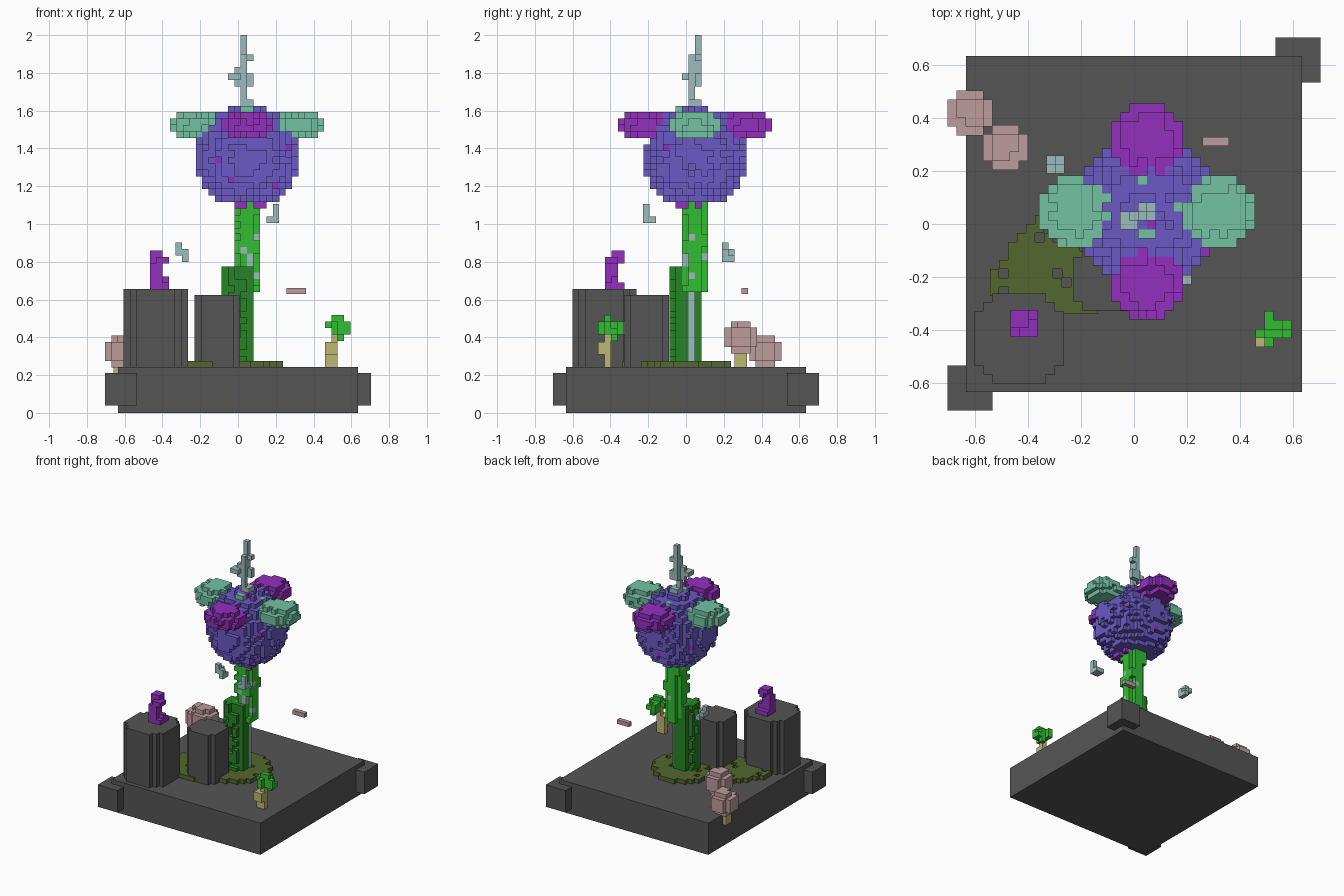
import bpy
import random
from itertools import product

random.seed(7)
if "Cube" in bpy.data.objects:
    bpy.data.objects.remove(bpy.data.objects["Cube"], do_unlink=True)

S = 0.034                                # block size
ORIGIN = (0.0145, 0.0135, 2 - 59 * S)    # shared lattice of the tall plant


def lin(c):
    c /= 255
    return c / 12.92 if c <= 0.04045 else ((c + 0.055) / 1.055) ** 2.4


def material(name, r, g, b):
    m = bpy.data.materials.new(name)
    m.use_nodes = True
    col = (lin(r), lin(g), lin(b), 1)
    m.diffuse_color = col
    bsdf = next(n for n in m.node_tree.nodes if n.type == 'BSDF_PRINCIPLED')
    bsdf.inputs["Base Color"].default_value = col
    bsdf.inputs["Roughness"].default_value = 0.9
    return m


STONE = material("stone grey", 85, 85, 85)
VIOLET = material("slate violet", 106, 90, 196)
PURPLE = material("orchid purple", 146, 48, 190)
TEAL = material("aqua green", 115, 194, 163)
PALE = material("pale blue grey", 156, 187, 188)
PINK = material("dusty pink", 188, 156, 156)
LIME = material("lime green", 50, 190, 50)
FOREST = material("forest green", 38, 132, 38)
KHAKI = material("khaki wood", 189, 183, 115)
OLIVE = material("olive moss", 85, 103, 47)

# Unit block faces, keyed by outward direction
FACES = {
    (1, 0, 0): ((1, 0, 0), (1, 1, 0), (1, 1, 1), (1, 0, 1)),
    (-1, 0, 0): ((0, 0, 0), (0, 0, 1), (0, 1, 1), (0, 1, 0)),
    (0, 1, 0): ((0, 1, 0), (0, 1, 1), (1, 1, 1), (1, 1, 0)),
    (0, -1, 0): ((0, 0, 0), (1, 0, 0), (1, 0, 1), (0, 0, 1)),
    (0, 0, 1): ((0, 0, 1), (1, 0, 1), (1, 1, 1), (0, 1, 1)),
    (0, 0, -1): ((0, 0, 0), (0, 1, 0), (1, 1, 0), (1, 0, 0)),
}


def blocks(name, cells, origin=ORIGIN, size=(S, S, S)):
    """Mesh the outer skin of a {cell: material} dictionary."""
    index, faces, mats, slots = {}, [], [], []
    for cell, mat in cells.items():
        if mat not in mats:
            mats.append(mat)
        for d, quad in FACES.items():
            if tuple(a + b for a, b in zip(cell, d)) in cells:
                continue
            corners = [tuple(a + b for a, b in zip(cell, q)) for q in quad]
            faces.append([index.setdefault(c, len(index)) for c in corners])
            slots.append(mats.index(mat))
    verts = [[o + c * s for o, c, s in zip(origin, v, size)] for v in index]
    me = bpy.data.meshes.new(name)
    me.from_pydata(verts, [], faces)
    for m in mats:
        me.materials.append(m)
    for p, i in zip(me.polygons, slots):
        p.material_index = i
    ob = bpy.data.objects.new(name, me)
    bpy.context.collection.objects.link(ob)
    return ob


def box(name, mat, lo, hi):
    return blocks(name, {(0, 0, 0): mat}, lo, [b - a for a, b in zip(lo, hi)])


def ellipsoid(center, radii, mat, rough=0.0):
    """Cells inside an ellipsoid (lattice units) with a ragged skin."""
    spans = [range(int(c - r) - 2, int(c + r) + 2) for c, r in zip(center, radii)]
    out = {}
    for c in product(*spans):
        d = sum(((a + 0.5 - m) / r) ** 2 for a, m, r in zip(c, center, radii))
        if d <= 1 - random.random() * rough:
            out[c] = mat
    return out


def fill(xs, ys, zs, mat):
    return {c: mat for c in product(xs, ys, zs)}


# Base slab with two opposite corner blocks
box("base_slab", STONE, (-0.635, -0.635, 0), (0.635, 0.635, 0.244))
box("corner_block_front", STONE, (-0.705, -0.705, 0.04), (-0.535, -0.535, 0.21))
box("corner_block_back", STONE, (0.535, 0.535, 0.04), (0.705, 0.705, 0.21))


# Fluted stone pillars
def pillar(name, x, y, n, top):
    h = n / 2
    cells = {(i, j, 0): STONE for i, j in product(range(n), repeat=2)
             if abs(i + .5 - h) ** 2.6 + abs(j + .5 - h) ** 2.6 <= h ** 2.6 * 1.02}
    blocks(name, cells, (x - h * S, y - h * S, 0.24), (S, S, top - 0.24))


pillar("tall_pillar", -0.435, -0.432, 10, 0.655)
pillar("short_pillar", -0.11, -0.21, 7, 0.625)

# Moss patches on the slab
moss = {}
for i, j in product(range(-18, 8), repeat=2):
    x, y = (i + .5) * S, (j + .5) * S
    near_stem = x * x + y * y < 0.23 ** 2
    side = (x + 0.31) ** 2 + (y + 0.2) ** 2 < 0.225 ** 2 and not (x > -0.26 and y < -0.33)
    if (near_stem or side) and random.random() > 0.1:
        moss[(i, j, 0)] = OLIVE
blocks("moss_patch", moss, (0, 0, 0.24), (S, S, 0.036))

# Stem: mossy lower trunk with a pale vein, lime upper trunk
lower = {}
for c in product(range(-3, 2), range(-3, 2), range(7, 23)):
    x, y, z = c
    corner = x in (-3, 1) and y in (-3, 1)
    if z > 19 and x > -2 and y > -2:
        continue
    outer = x == -3 or y == -3
    if corner or (outer and random.random() < 0.12 + 0.02 * (z - 7)):
        continue
    vein = x == 1 and y in (0, 1) and random.random() < 0.85
    lower[c] = PALE if vein else FOREST
blocks("lower_stem", lower)
upper = {}
for c in product(range(-1, 3), range(-1, 3), range(19, 34)):
    edge = c[0] in (-1, 2) and c[1] in (-1, 2)
    if (edge and random.random() < 0.55) or c in lower:
        continue
    upper[c] = PALE if random.random() < 0.07 else LIME
blocks("upper_stem", upper)

# Petals: two aqua along x, two purple along y
petal_cells = set()
for side in (-1, 1):
    for name, mat, mid in (("aqua_petal", TEAL, (1 + 8 * side, 1, 45)),
                           ("purple_petal", PURPLE, (1, 1 + 8 * side, 45))):
        petal = ellipsoid(mid, (4.3, 4.3, 2.35), mat, 0.3)
        petal_cells |= petal.keys()
        blocks(f"{name}_{'right' if side < 0 else 'left'}", petal)

# Round flower head, purple where it meets the stem
head = {}
for c, mat in ellipsoid((1, 1, 40), (8.3, 8.3, 8.3), VIOLET, 0.16).items():
    if c in petal_cells:
        continue
    if c[2] < 33 or random.random() < 0.012:
        mat = PURPLE
    elif c[2] > 43 and random.random() < 0.03:
        mat = TEAL
    head[c] = mat
blocks("flower_head", head)

# Spire of drifting spores above the head
spire = fill([0], [0, 1], range(53, 56), PALE)
spire.update(fill([0], [1], range(56, 59), PALE))
spire.update(fill([0, 1], [1], [51, 52, 55], PALE))
spire.update(fill([-1, 0], [0], [51, 52, 53], PALE))
spire.update(fill([-2, -1], [-1, 0], [52], PALE))
spire.update(fill([0, 1], [0, 1], [48], PALE))
spire.update(fill([0], [0], [49, 50], PALE))
blocks("spore_spire", spire)

# Floating spores
SPORE = {c: PALE for c in ((0, 0, 1), (0, 0, 2), (1, 0, 1), (0, 1, 1), (1, 0, 0), (1, 1, 0))}
blocks("spore_back", SPORE, (-0.33, 0.19, 0.80))
SPORE2 = {c: PALE for c in ((1, 0, 0), (1, 0, 1), (1, 0, 2), (0, 0, 0), (0, 1, 0), (1, 1, 0))}
blocks("spore_front", SPORE2, (0.15, -0.228, 1.005))
box("floating_petal", PINK, (0.258, 0.295, 0.63), (0.36, 0.329, 0.662))

# Pink trees at the back corner
for name, x, y, z in (("inner", -0.485, 0.29, 0.40), ("outer", -0.62, 0.42, 0.325)):
    crown = ellipsoid((0.5, 0.5, 0.5), (2.75, 2.75, 2.7), PINK, 0.2)
    blocks(f"{name}_pink_crown", crown, (x - S / 2, y - S / 2, z - S / 2))
    box(f"{name}_pink_tree_trunk", KHAKI, (x - 0.04, y - 0.034, z - 0.16),
        (x + 0.03, y + 0.034, z))

# Small lime sapling
trunk = fill([1], [1], range(6), KHAKI)
trunk.update(fill([0, 1], [0, 1], range(2, 4), KHAKI))
trunk.update(fill([0], [1], range(0, 2), KHAKI))
blocks("sapling_trunk", trunk, (0.46, -0.465, 0.24))
leaf = fill([1], range(4), [5, 6], LIME)
leaf.update(fill(range(4), [1], [6], LIME))
leaf.update(fill([2, 3], [1, 2], [5], LIME))
leaf.update(fill([1, 2], [1], [7], LIME))
leaf.update(fill([2], [2], [4, 6], LIME))
blocks("sapling_leaves", leaf, (0.46, -0.465, 0.245))

# Purple sprout on the tall pillar
sprout = fill([0, 1, 2], [0, 1, 2], [0], PURPLE)
sprout.update(fill([0, 1], [0, 1], [1, 2, 3], PURPLE))
sprout.update(fill([0, 1, 2], [1], [1, 4], PURPLE))
sprout.update(fill([1], [0, 1, 2], [4], PURPLE))
sprout.update(fill([0, 1], [1, 2], [5], PURPLE))
sprout.update(fill([1, 2], [0, 1], [4], PURPLE))
blocks("purple_sprout", sprout, (-0.467, -0.428, 0.655))
